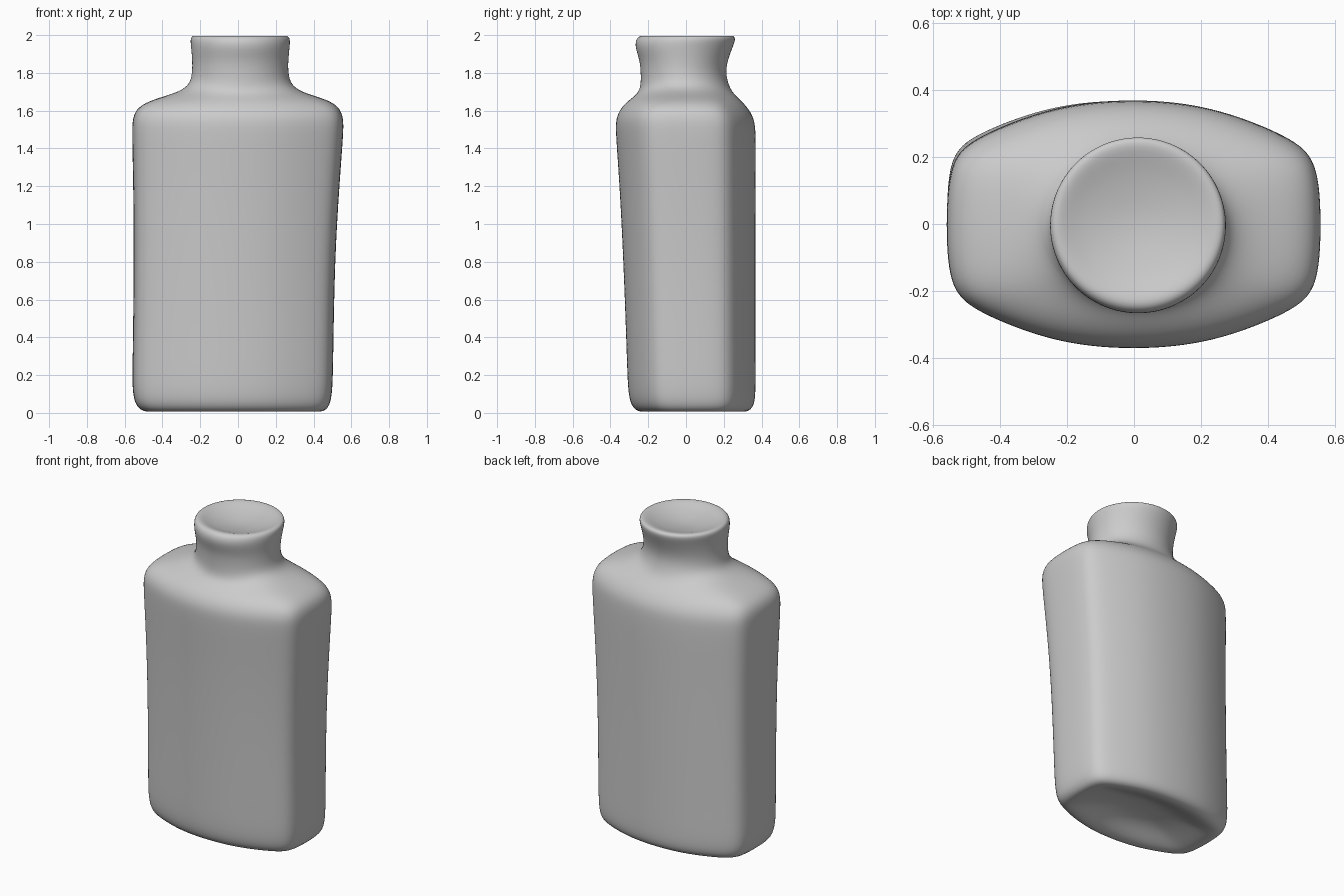
import bpy, bmesh, math

if "Cube" in bpy.data.objects:
    bpy.data.objects.remove(bpy.data.objects["Cube"])

# Quarter of the body cross-section (flat sides, bowed front and back), unit size
QUARTER = [(1, 0), (.994, .27), (.975, .44), (.945, .55), (.88, .655),
           (.73, .77), (.55, .875), (.37, .95), (.18, .99)]


def outline():
    pts = list(QUARTER) + [(0, 1)]
    half = pts + [(-x, y) for x, y in reversed(pts[:-1])]
    return half + [(-x, -y) for x, y in half[1:-1]]


BODY = outline()
N = len(BODY)
ROUND = [(math.cos(2 * math.pi * i / N), math.sin(2 * math.pi * i / N)) for i in range(N)]

# Rings from base dish to mouth dish: z, x min, x max, y min, y max, roundness
RINGS = [
    (.085, -.15, .11, -.07, .12, .5),
    (.06, -.29, .25, -.13, .18, .2),
    (.015, -.42, .38, -.19, .26, 0),
    (.0, -.49, .445, -.245, .32, 0),
    (.032, -.543, .487, -.292, .363, 0),
    (.12, -.562, .502, -.309, .37, 0),
    (.30, -.558, .505, -.314, .368, 0),
    (.80, -.552, .513, -.332, .368, 0),
    (1.20, -.555, .537, -.352, .369, 0),
    (1.48, -.562, .559, -.373, .372, 0),
    (1.56, -.56, .56, -.373, .362, 0),
    (1.62, -.533, .538, -.343, .325, .05),
    (1.66, -.45, .47, -.297, .284, .25),
    (1.69, -.34, .36, -.257, .253, .6),
    (1.73, -.258, .283, -.24, .228, 1),
    (1.80, -.243, .266, -.24, .21, 1),
    (1.87, -.243, .267, -.246, .222, 1),
    (1.94, -.25, .275, -.273, .25, 1),
    (1.988, -.255, .278, -.263, .267, 1),
    (2.003, -.23, .252, -.23, .24, 1),
    (1.975, -.17, .19, -.17, .17, 1),
    (1.955, -.07, .09, -.07, .07, 1),
]

# Bottle skin lofted through the rings
bm = bmesh.new()
loops = []
for z, x0, x1, y0, y1, t in RINGS:
    cx, cy, rx, ry = (x0 + x1) / 2, (y0 + y1) / 2, (x1 - x0) / 2, (y1 - y0) / 2
    loops.append([bm.verts.new((cx + rx * (b[0] + (c[0] - b[0]) * t),
                                cy + ry * (b[1] + (c[1] - b[1]) * t), z))
                  for b, c in zip(BODY, ROUND)])
for lo, hi in zip(loops, loops[1:]):
    for i in range(N):
        j = (i + 1) % N
        bm.faces.new((lo[i], lo[j], hi[j], hi[i]))

# Centres of the base and mouth dishes
for loop, z in ((loops[0], .09), (loops[-1], 1.95)):
    c = bm.verts.new((sum(v.co.x for v in loop) / N, sum(v.co.y for v in loop) / N, z))
    for i in range(N):
        bm.faces.new((loop[i], loop[(i + 1) % N], c))
bmesh.ops.recalc_face_normals(bm, faces=bm.faces)

mesh = bpy.data.meshes.new("bottle")
bm.to_mesh(mesh)
bm.free()
bottle = bpy.data.objects.new("bottle", mesh)
bpy.context.collection.objects.link(bottle)
for p in mesh.polygons:
    p.use_smooth = True
sub = bottle.modifiers.new("smooth", 'SUBSURF')
sub.levels = sub.render_levels = 2
